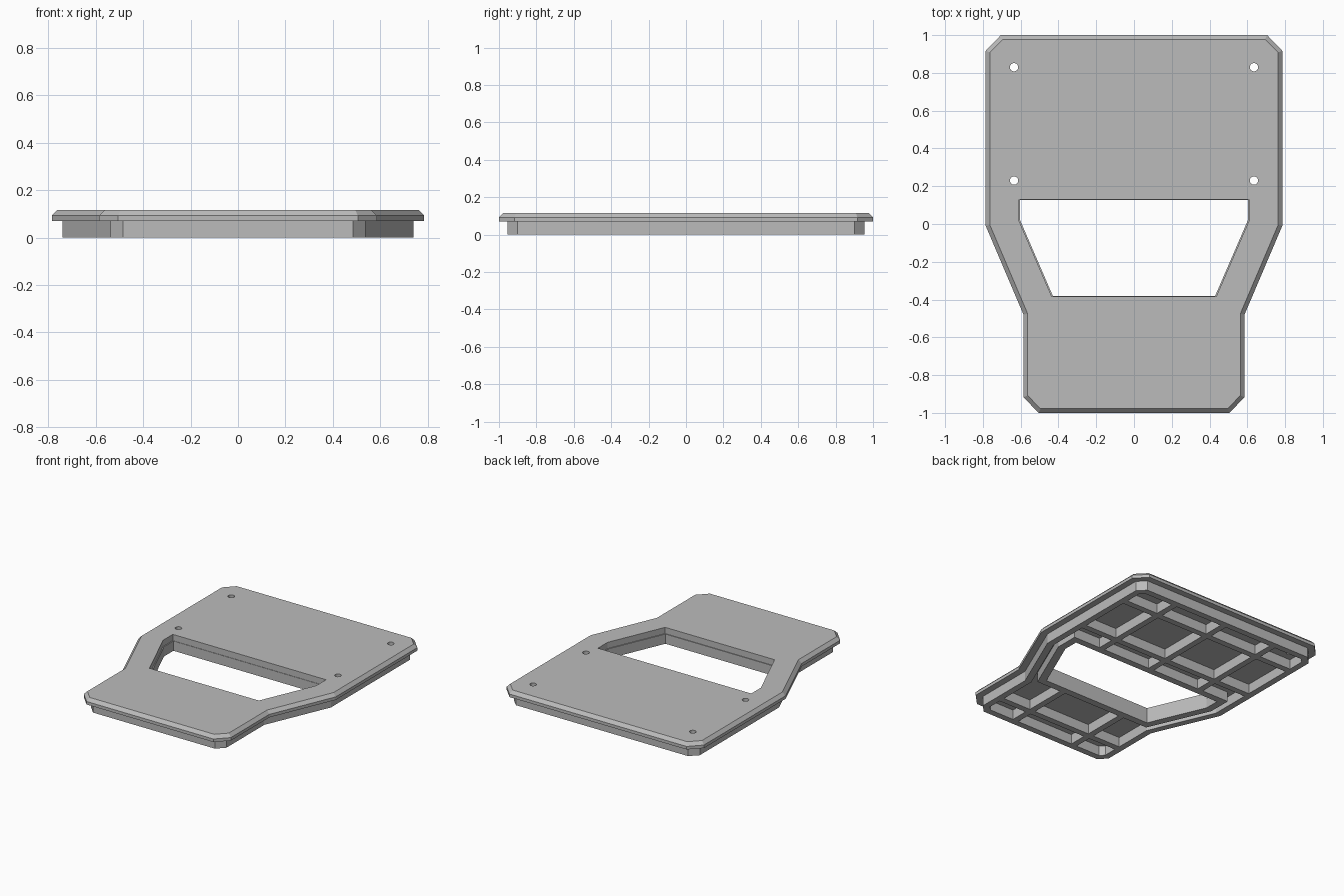
import bpy, bmesh

cube = bpy.data.objects.get("Cube")
if cube:
    bpy.data.objects.remove(cube, do_unlink=True)

grey = bpy.data.materials.new("plain_grey")
grey.use_nodes = True
grey.diffuse_color = (0.5, 0.5, 0.5, 1)
grey.node_tree.nodes["Principled BSDF"].inputs["Base Color"].default_value = (0.5, 0.5, 0.5, 1)


def mirrored(half):
    """Close a right-hand half outline (front to back) across x = 0."""
    return half + [(-x, y) for x, y in reversed(half)]


def new_object(name, bm):
    bmesh.ops.recalc_face_normals(bm, faces=bm.faces[:])
    mesh = bpy.data.meshes.new(name)
    bm.to_mesh(mesh)
    bm.free()
    mesh.materials.append(grey)
    ob = bpy.data.objects.new(name, mesh)
    bpy.context.scene.collection.objects.link(ob)
    return ob


def loft(name, sections, closed_ring=False):
    """Stack outlines of equal length; cap the ends or join them into a ring."""
    bm = bmesh.new()
    loops = [[bm.verts.new((x, y, z)) for x, y in pts] for pts, z in sections]
    pairs = list(zip(loops, loops[1:]))
    if closed_ring:
        pairs.append((loops[-1], loops[0]))
    else:
        bm.faces.new(loops[0])
        bm.faces.new(loops[-1])
    n = len(loops[0])
    for a, b in pairs:
        for i in range(n):
            j = (i + 1) % n
            bm.faces.new((a[i], a[j], b[j], b[i]))
    return new_object(name, bm)


def wall(name, outer, inner, z0, z1):
    return loft(name, [(outer, z0), (outer, z1), (inner, z1), (inner, z0)], True)


def bar(name, x0, x1, y0, y1):
    pts = [(x0, y0), (x1, y0), (x1, y1), (x0, y1)]
    return loft(name, [(pts, 0), (pts, SEAT + 0.005)])


def cut(target, cutter):
    mod = target.modifiers.new("cut_" + cutter.name, 'BOOLEAN')
    mod.operation = 'DIFFERENCE'
    mod.solver = 'EXACT'
    mod.object = cutter
    cutter.hide_render = True
    cutter.hide_viewport = True
    cutter.display_type = 'WIRE'


SEAT, EDGE, TOP = 0.07, 0.092, 0.115

# Top plate with a chamfered upper edge
edge = mirrored([(.505, -1), (.585, -.917), (.585, -.48), (.785, -.01), (.785, .917), (.705, 1)])
face = mirrored([(.495, -.978), (.563, -.908), (.563, -.475), (.763, -.005), (.763, .908), (.695, .978)])
plate = loft("top_plate", [(edge, SEAT), (edge, EDGE), (face, TOP)])

# Handle opening and four screw holes
opening = mirrored([(.435, -.385), (.61, .02), (.61, .13)])
cut(plate, loft("opening_cutter", [(opening, -.1), (opening, .3)]))
bm = bmesh.new()
for x in (-.635, .635):
    for y in (.23, .83):
        made = bmesh.ops.create_cone(bm, cap_ends=True, segments=24, radius1=.022, radius2=.022, depth=.4)
        bmesh.ops.translate(bm, verts=made["verts"], vec=(x, y, .1))
cut(plate, new_object("screw_hole_cutter", bm))

# Perimeter wall below the plate
wall_out = mirrored([(.485, -.955), (.538, -.90), (.538, -.47), (.74, 0), (.74, .90), (.685, .955)])
wall_in = mirrored([(.465, -.91), (.493, -.88), (.493, -.46), (.695, .01), (.695, .88), (.665, .91)])
wall("perimeter_wall", wall_out, wall_in, 0, SEAT)

# Wall around the handle opening, standing slightly inside it
open_out = mirrored([(.465, -.43), (.655, .01), (.655, .175)])
open_in = mirrored([(.43, -.38), (.603, .02), (.603, .127)])
wall("opening_wall", open_out, open_in, 0, SEAT)

# Stiffening ribs on the underside
H = 0.022
for i, x in enumerate((-.42, 0, .42)):
    bar(f"rear_long_rib_{i + 1}", x - H, x + H, .15, .93)
for i, y in enumerate((.32, .74)):
    bar(f"rear_cross_rib_{i + 1}", -.715, .715, y - H, y + H)
for i, x in enumerate((-.25, .25)):
    bar(f"front_long_rib_{i + 1}", x - H, x + H, -.93, -.405)
bar("front_cross_rib", -.515, .515, -.76 - H, -.76 + H)
